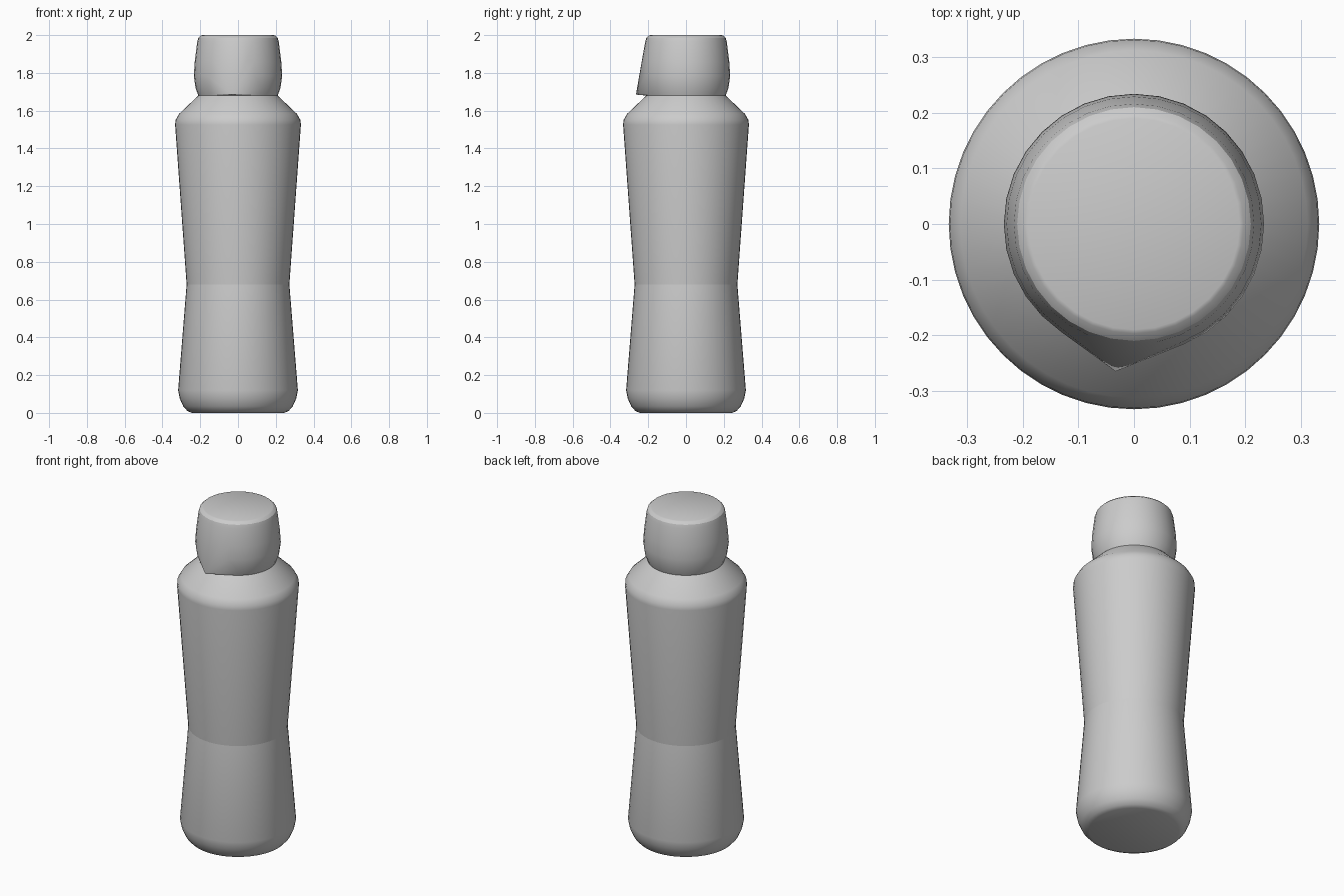
import bpy, bmesh
from math import sin, cos, tau, radians

cube = bpy.data.objects.get("Cube")
if cube:
    bpy.data.objects.remove(cube, do_unlink=True)

grey = bpy.data.materials.new("plain grey")
grey.use_nodes = True
colour = (0.6, 0.6, 0.6, 1)
grey.diffuse_color = colour
grey.node_tree.nodes["Principled BSDF"].inputs["Base Color"].default_value = colour


def lathe_rings(bm, profile, segments):
    """Rings of vertices for (radius, height) pairs."""
    return [[bm.verts.new((r * cos(tau * i / segments), r * sin(tau * i / segments), z))
             for i in range(segments)] for r, z in profile]


def finish(bm, name, sharp_angle, sharp_height=None):
    """Turn the mesh into an object with smooth faces and chosen sharp edges."""
    bmesh.ops.recalc_face_normals(bm, faces=bm.faces)
    for face in bm.faces:
        face.smooth = True
    for edge in bm.edges:
        at_crease = sharp_height is not None and all(
            abs(v.co.z - sharp_height) < 0.001 for v in edge.verts)
        edge.smooth = not at_crease and edge.calc_face_angle(0) < sharp_angle
    mesh = bpy.data.meshes.new(name)
    bm.to_mesh(mesh)
    bm.free()
    mesh.materials.append(grey)
    obj = bpy.data.objects.new(name, mesh)
    bpy.context.collection.objects.link(obj)
    return obj


# Bottle body: rounded foot, creased waist, sloping shoulder
WAIST = 0.68
body_profile = [(0.245, 0), (0.268, 0.01), (0.29, 0.035), (0.308, 0.075), (0.317, 0.12),
                (0.272, WAIST), (0.333, 1.525), (0.331, 1.55), (0.312, 1.583),
                (0.21, 1.68)]
bm = bmesh.new()
rings = lathe_rings(bm, body_profile, 48)
for low, high in zip(rings, rings[1:]):
    for i in range(len(low)):
        j = (i + 1) % len(low)
        bm.faces.new((low[i], low[j], high[j], high[i]))
bm.faces.new(rings[0])
bm.faces.new(rings[-1])
finish(bm, "bottle_body", radians(30), WAIST)

# Cap: rounded plug with a pointed thumb lip drawn out at the lower front
cap_profile = [(0.21, 1.68), (0.225, 1.72), (0.234, 1.785), (0.229, 1.86),
               (0.216, 1.965), (0.21, 1.985), (0.197, 1.997), (0.19, 2.0)]
bm = bmesh.new()
lathe_rings(bm, cap_profile, 32)
bm.verts.new((-0.033, -0.265, 1.685))
hull = bmesh.ops.convex_hull(bm, input=bm.verts)
loose = {v for v in hull["geom_interior"] + hull["geom_unused"]
         if isinstance(v, bmesh.types.BMVert)}
bmesh.ops.delete(bm, geom=list(loose), context="VERTS")
bmesh.ops.dissolve_limit(bm, angle_limit=radians(1), verts=bm.verts, edges=bm.edges)
finish(bm, "cap", radians(28))
